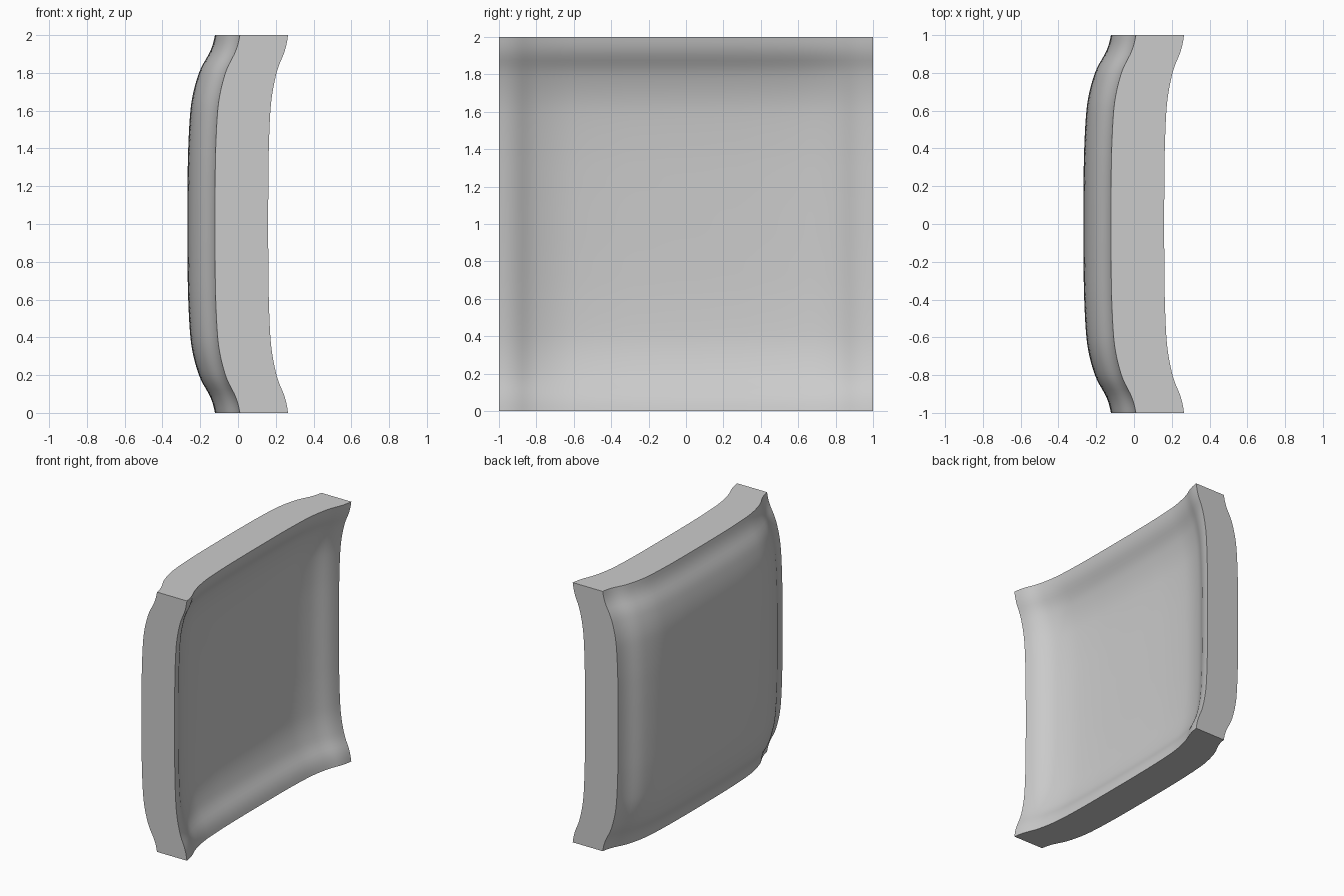
import bpy
import bmesh

cube = bpy.data.objects.get("Cube")
if cube:
    bpy.data.objects.remove(cube, do_unlink=True)

# Rise of the dish from centre (0) to rim (1)
RISE = [(0, 0), (0.2, 0.005), (0.4, 0.03), (0.6, 0.11), (0.7, 0.22), (0.8, 0.42),
        (0.85, 0.58), (0.9, 0.78), (0.95, 0.92), (1.0, 1.0)]


def rise(t):
    """Smooth Hermite curve through the RISE points."""
    t = min(abs(t), 1.0)
    last = len(RISE) - 1

    def slope(i):
        if i == 0:
            return 0.0
        a, b = RISE[i - 1], RISE[min(i + 1, last)]
        return (b[1] - a[1]) / (b[0] - a[0])

    i = next(k for k in range(last) if t <= RISE[k + 1][0])
    (x0, y0), (x1, y1) = RISE[i], RISE[i + 1]
    w = x1 - x0
    u = (t - x0) / w
    return ((2 * u**3 - 3 * u**2 + 1) * y0 + (u**3 - 2 * u**2 + u) * w * slope(i)
            + (3 * u**2 - 2 * u**3) * y1 + (u**3 - u**2) * w * slope(i + 1))


def dish(y, z, centre, lift, soften):
    a, b = rise(y), rise(z)
    return centre + lift * (a + b) - soften * a * b


# Slab: a box gridded across its two large faces, with plain rim walls
bm = bmesh.new()
bmesh.ops.create_cube(bm, size=2.0)
across = [e for e in bm.edges if abs(e.verts[0].co.x - e.verts[1].co.x) < 0.1]
bmesh.ops.subdivide_edges(bm, edges=across, cuts=79, use_grid_fill=True)

# Push the hollow face (+x) and bulging face (-x) into shape
for v in bm.verts:
    x, y, z = v.co
    if x > 0:
        v.co.x = dish(y, z, 0.0, 0.16, 0.055)
    else:
        v.co.x = dish(y, z, -0.268, 0.146, 0.014)
    v.co.z = z + 1.0
bmesh.ops.recalc_face_normals(bm, faces=bm.faces[:])

mesh = bpy.data.meshes.new("dished_panel")
bm.to_mesh(mesh)
bm.free()
panel = bpy.data.objects.new("dished_panel", mesh)
bpy.context.collection.objects.link(panel)

# Plain grey material
grey = bpy.data.materials.new("light_grey")
grey.use_nodes = True
colour = (0.6, 0.6, 0.6, 1.0)
grey.diffuse_color = colour
grey.node_tree.nodes["Principled BSDF"].inputs["Base Color"].default_value = colour
mesh.materials.append(grey)

# Smooth faces with a crisp rim
bpy.ops.object.select_all(action='DESELECT')
panel.select_set(True)
bpy.context.view_layer.objects.active = panel
bpy.ops.object.shade_smooth_by_angle(angle=0.6)
